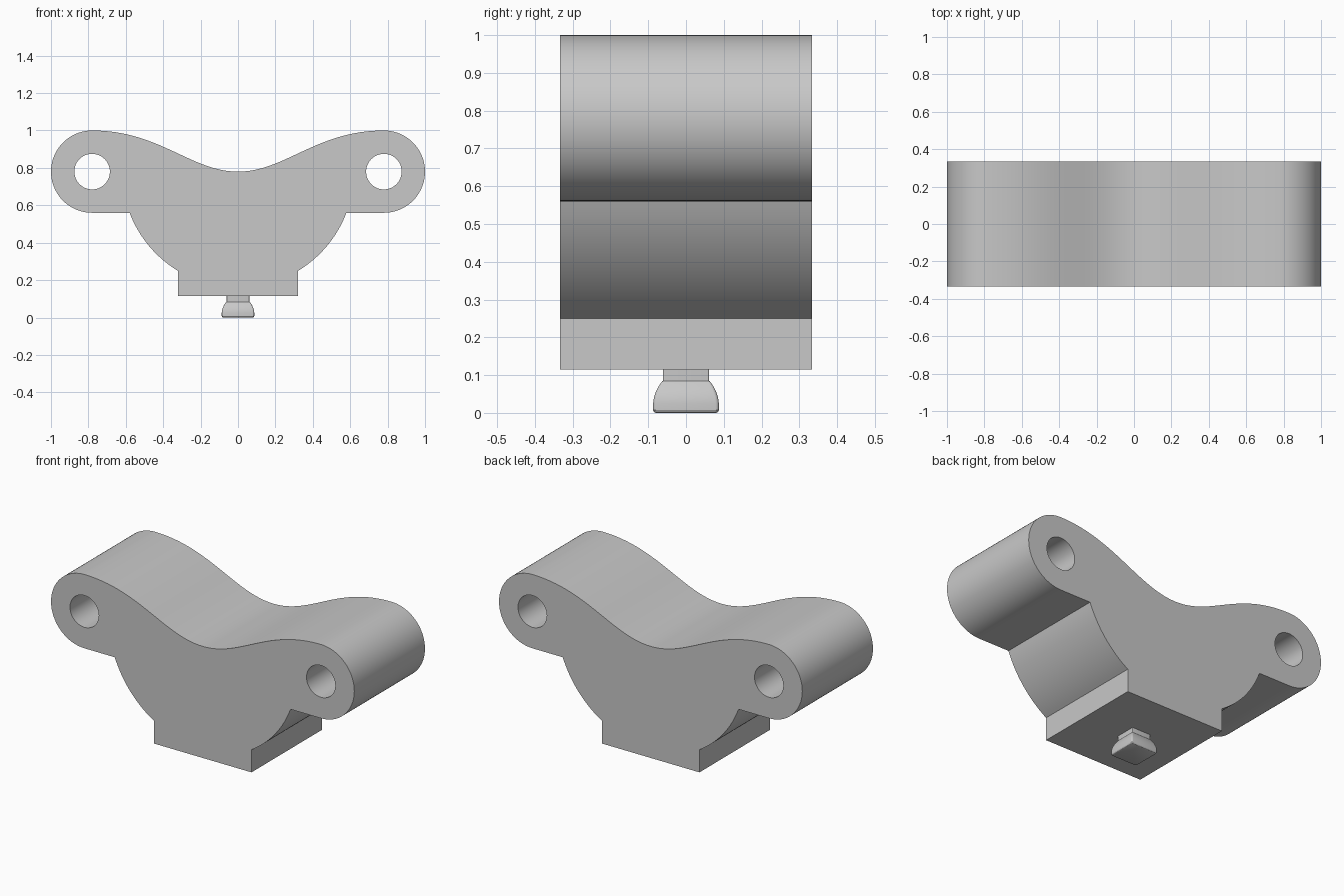
import bpy, bmesh, math

if "Cube" in bpy.data.objects:
    bpy.data.objects.remove(bpy.data.objects["Cube"])

HALF_DEPTH = 0.333
grey = bpy.data.materials.new("light_grey")
grey.diffuse_color = (0.58, 0.58, 0.58, 1)
grey.use_nodes = True
grey.node_tree.nodes["Principled BSDF"].inputs["Base Color"].default_value = grey.diffuse_color


def arc(cx, cz, r, a0, a1, n):
    """Points on an arc, angles in degrees, both ends included."""
    angles = [math.radians(a0 + (a1 - a0) * i / n) for i in range(n + 1)]
    return [(cx + r * math.cos(a), cz + r * math.sin(a)) for a in angles]


def bezier(p0, p1, p2, p3, n):
    pts = []
    for i in range(n + 1):
        t = i / n
        w = ((1 - t) ** 3, 3 * t * (1 - t) ** 2, 3 * t * t * (1 - t), t ** 3)
        pts.append(tuple(sum(k * p[j] for k, p in zip(w, (p0, p1, p2, p3))) for j in (0, 1)))
    return pts


def finish(obj):
    """Weld, fix normals, apply colour and smooth shading."""
    bm = bmesh.new()
    bm.from_mesh(obj.data)
    bmesh.ops.remove_doubles(bm, verts=bm.verts, dist=1e-5)
    bmesh.ops.recalc_face_normals(bm, faces=bm.faces)
    bm.to_mesh(obj.data)
    bm.free()
    obj.data.materials.clear()
    obj.data.materials.append(grey)
    bpy.ops.object.select_all(action='DESELECT')
    obj.select_set(True)
    bpy.context.view_layer.objects.active = obj
    bpy.ops.object.shade_smooth_by_angle(angle=math.radians(30))


# Bracket body: right half of the outline, mirrored, with two pin holes
half = bezier((0, 0.78), (0.25, 0.78), (0.42, 1.0), (0.78, 1.0), 32)
half += arc(0.78, 0.78, 0.22, 90, -90, 40)[1:]
start = math.degrees(math.atan2(-0.22, 0.58))
end = math.degrees(math.atan2(-0.53, 0.322))
half += arc(0, 0.78, 0.62, start, end, 20)
half += [(0.322, 0.115)]
outline = half + [(-x, z) for x, z in reversed(half[1:])]
holes = [arc(s * 0.78, 0.78, 0.095, 0, 360, 48)[:-1] for s in (-1, 1)]

curve = bpy.data.curves.new("bracket_body", 'CURVE')
curve.dimensions = '2D'
curve.fill_mode = 'BOTH'
curve.extrude = HALF_DEPTH
for loop in [outline] + holes:
    spline = curve.splines.new('POLY')
    spline.points.add(len(loop) - 1)
    for point, (x, z) in zip(spline.points, loop):
        point.co = (x, z, 0, 1)
    spline.use_cyclic_u = True
body = bpy.data.objects.new("bracket_body", curve)
body.rotation_euler.x = math.pi / 2
bpy.context.collection.objects.link(body)
bpy.context.view_layer.objects.active = body
body.select_set(True)
bpy.ops.object.convert(target='MESH')
body = bpy.context.view_layer.objects.active
finish(body)


# Square mounting stud: rounded squares lofted from the foot up into the body
def ring(bm, half_width, corner, z):
    c = half_width - corner
    verts = []
    for k, (sx, sy) in enumerate([(1, 1), (-1, 1), (-1, -1), (1, -1)]):
        for x, y in arc(sx * c, sy * c, corner, k * 90, k * 90 + 90, 5):
            verts.append(bm.verts.new((x, y, z)))
    return verts


levels = [(0.080, 0.006, 0.0), (0.084, 0.008, 0.002), (0.087, 0.009, 0.007),
          (0.087, 0.009, 0.025), (0.085, 0.009, 0.040), (0.080, 0.008, 0.055),
          (0.073, 0.007, 0.070), (0.063, 0.005, 0.084), (0.061, 0.004, 0.084),
          (0.061, 0.004, 0.125)]
bm = bmesh.new()
rings = [ring(bm, *level) for level in levels]
for lower, upper in zip(rings, rings[1:]):
    for i in range(len(lower)):
        j = (i + 1) % len(lower)
        bm.faces.new((lower[i], lower[j], upper[j], upper[i]))
bm.faces.new(rings[0])
bm.faces.new(rings[-1])
mesh = bpy.data.meshes.new("mounting_stud")
bm.to_mesh(mesh)
bm.free()
stud = bpy.data.objects.new("mounting_stud", mesh)
bpy.context.collection.objects.link(stud)
finish(stud)
